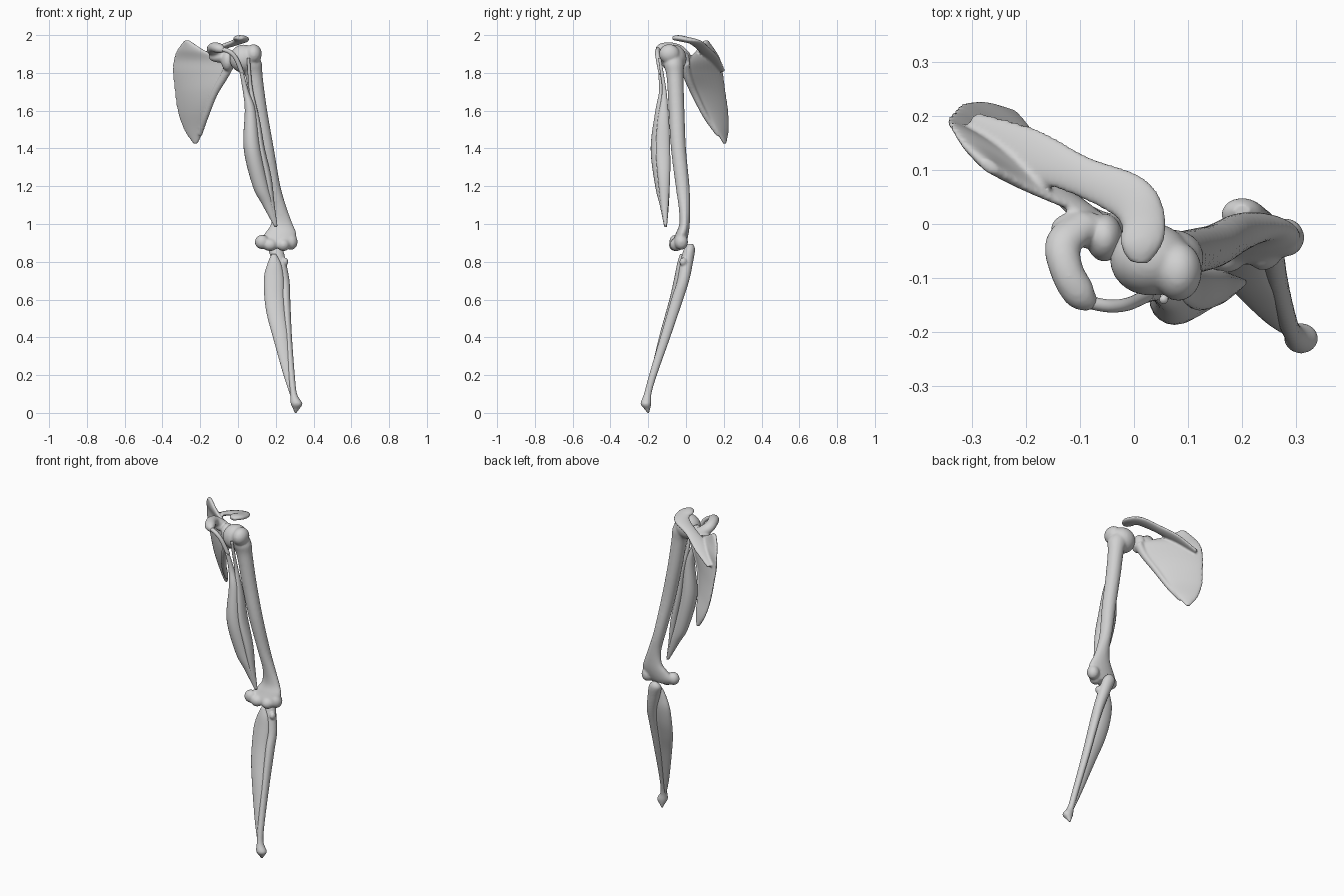
import bpy, bmesh, math
from mathutils import Vector, Matrix

bone = bpy.data.materials.new("bone grey")
bone.diffuse_color = (0.64, 0.64, 0.64, 1)


def spline(secs, steps=6):
    """Smoothly interpolate sections (x, y, z, half width, half depth, angle)."""
    out = []
    for i in range(len(secs) - 1):
        a, b, c, d = (secs[max(0, min(len(secs) - 1, i + k))] for k in (-1, 0, 1, 2))
        for s in range(steps):
            t = s / steps
            out.append([0.5 * (2*q + (r - p)*t + (2*p - 5*q + 4*r - u)*t*t + (3*q - p - 3*r + u)*t**3)
                        for p, q, r, u in zip(a, b, c, d)])
    return out + [list(secs[-1])]


def loft(bm, secs, level=True, sides=20):
    """Elliptical sections along a path; level keeps every section horizontal."""
    secs = spline([tuple(s) + (0,) * (6 - len(s)) for s in secs])
    rings = []
    for i, (x, y, z, w, t, ang) in enumerate(secs):
        axis = Vector((0, 0, 1))
        if not level:
            axis = (Vector(secs[min(i + 1, len(secs) - 1)][:3]) - Vector(secs[max(i - 1, 0)][:3])).normalized()
        a = math.radians(ang)
        wide = Vector((math.cos(a), math.sin(a), 0))
        wide = (wide - axis * wide.dot(axis)).normalized()
        deep = axis.cross(wide)
        w, t = max(w, 0.002), max(t, 0.002)
        rings.append([bm.verts.new(Vector((x, y, z)) + wide * w * math.cos(k * math.tau / sides)
                                   + deep * t * math.sin(k * math.tau / sides)) for k in range(sides)])
    for r, s in zip(rings, rings[1:]):
        for k in range(sides):
            n = (k + 1) % sides
            bm.faces.new((r[k], r[n], s[n], s[k]))
    bm.faces.new(rings[0][::-1])
    bm.faces.new(rings[-1])


def ball(bm, centre, size):
    m = Matrix.Translation(centre) @ Matrix.Diagonal((*size, 1))
    bmesh.ops.create_uvsphere(bm, u_segments=24, v_segments=16, radius=1, matrix=m)


def finish(name, bm, voxel=None, smooth=4):
    bmesh.ops.recalc_face_normals(bm, faces=bm.faces[:])
    for f in bm.faces:
        f.smooth = True
    me = bpy.data.meshes.new(name)
    bm.to_mesh(me)
    bm.free()
    me.materials.append(bone)
    ob = bpy.data.objects.new(name, me)
    bpy.context.collection.objects.link(ob)
    if voxel:
        rm = ob.modifiers.new("fuse", "REMESH")
        rm.mode, rm.voxel_size, rm.use_smooth_shade = "VOXEL", voxel, True
        sm = ob.modifiers.new("soften", "SMOOTH")
        sm.factor, sm.iterations = 0.5, smooth


# Upper arm bone: shaft, rounded head, and hinge knobs at the elbow
bm = bmesh.new()
loft(bm, [(.06, -.065, 1.90, .04, .04), (.065, -.065, 1.85, .062, .055), (.085, -.058, 1.78, .046, .045),
          (.113, -.05, 1.6, .042, .042), (.15, -.04, 1.4, .04, .04), (.19, -.018, 1.2, .035, .037),
          (.22, -.008, 1.08, .04, .03), (.232, -.008, 1.0, .058, .028), (.225, -.02, .95, .084, .034),
          (.205, -.035, .905, .095, .038), (.2, -.04, .875, .07, .03)])
ball(bm, (.03, -.065, 1.875), (.075, .068, .075))
ball(bm, (.082, -.088, 1.9), (.044, .055, .052))
ball(bm, (.127, -.055, .905), (.038, .034, .038))
ball(bm, (.28, -.025, .905), (.036, .036, .042))
ball(bm, (.17, -.055, .89), (.04, .036, .034))
ball(bm, (.24, -.05, .89), (.035, .036, .034))
finish("upper_arm_bone", bm, .007, 5)

# Shoulder blade: flat blade, thick outer border, socket, ridge and hook
bm = bmesh.new()
loft(bm, [(-.225, .205, 1.425, .012, .008, -30), (-.233, .19, 1.5, .063, .014, -34),
          (-.24, .16, 1.6, .101, .016, -38), (-.2275, .128, 1.7, .134, .016, -37),
          (-.2, .1, 1.8, .174, .016, -33), (-.2, .095, 1.865, .168, .016, -32),
          (-.25, .105, 1.92, .088, .015, -34), (-.27, .107, 1.972, .016, .011, -34)], sides=32)
loft(bm, [(-.04, -.01, 1.85, .025, .03), (-.075, .008, 1.78, .022, .022), (-.125, .045, 1.69, .018, .018),
          (-.17, .105, 1.57, .015, .015), (-.2, .17, 1.47, .01, .01)], level=False)
ball(bm, (-.055, -.025, 1.865), (.034, .045, .055))
ball(bm, (-.1, -.01, 1.885), (.055, .035, .03))
loft(bm, [(-.3, .19, 1.81, .02, .01, 60), (-.2, .135, 1.88, .046, .013, 62), (-.1, .09, 1.93, .038, .014, 65),
          (-.01, .05, 1.962, .045, .015, 50), (.018, .005, 1.975, .042, .016, 10),
          (.012, -.04, 1.984, .038, .016, 0), (.01, -.072, 1.984, .018, .01, 0)], level=False)
loft(bm, [(-.09, .0, 1.885, .035, .028), (-.13, -.035, 1.92, .034, .028), (-.125, -.085, 1.935, .031, .027),
          (-.1, -.13, 1.93, .03, .026), (-.075, -.15, 1.92, .014, .014)], level=False)
finish("shoulder_blade", bm, .006, 4)

# Upper arm muscle: two bellies with tendons, meeting near the elbow
bm = bmesh.new()
loft(bm, [(-.085, -.145, 1.925, .012, .012), (-.045, -.152, 1.912, .012, .012),
          (-.01, -.148, 1.875, .012, .012), (.025, -.132, 1.79, .012, .012)], level=False)
loft(bm, [(.02, -.135, 1.8, .011, .012), (.042, -.125, 1.7, .016, .018), (.065, -.13, 1.6, .029, .032),
          (.075, -.138, 1.4, .045, .049), (.12, -.125, 1.2, .042, .038), (.16, -.115, 1.1, .03, .024),
          (.2, -.108, .985, .007, .007)])
finish("inner_muscle", bm)
bm = bmesh.new()
loft(bm, [(.055, -.14, 1.88, .008, .008), (.06, -.128, 1.8, .009, .009), (.07, -.115, 1.7, .011, .012),
          (.1, -.12, 1.55, .016, .03), (.122, -.122, 1.4, .02, .038), (.155, -.117, 1.25, .022, .033),
          (.18, -.113, 1.1, .014, .02), (.203, -.108, .99, .006, .006)])
finish("outer_muscle", bm)

# Forearm bone: elbow knob, tapering shaft and flared wrist
bm = bmesh.new()
loft(bm, [(.2, .025, .895, .015, .012), (.2, .018, .865, .038, .03), (.218, .004, .8, .036, .034),
          (.243, -.015, .7, .03, .032), (.253, -.047, .6, .024, .032), (.266, -.11, .4, .02, .027),
          (.283, -.175, .2, .018, .021), (.295, -.203, .1, .018, .02), (.31, -.212, .05, .031, .028),
          (.308, -.205, .02, .016, .015), (.305, -.2, 0, .005, .005)])
ball(bm, (.25, -.015, .8), (.016, .02, .022))
finish("forearm_bone", bm, .005, 3)

# Forearm muscle: flat spindle beside the bone
bm = bmesh.new()
loft(bm, [(.19, -.02, .84, .012, .012), (.192, -.027, .79, .036, .02), (.19, -.035, .72, .052, .026),
          (.192, -.056, .62, .053, .027), (.203, -.085, .52, .05, .025), (.227, -.122, .4, .042, .021),
          (.263, -.175, .2, .022, .014), (.286, -.203, .08, .005, .005)])
finish("forearm_muscle", bm)
